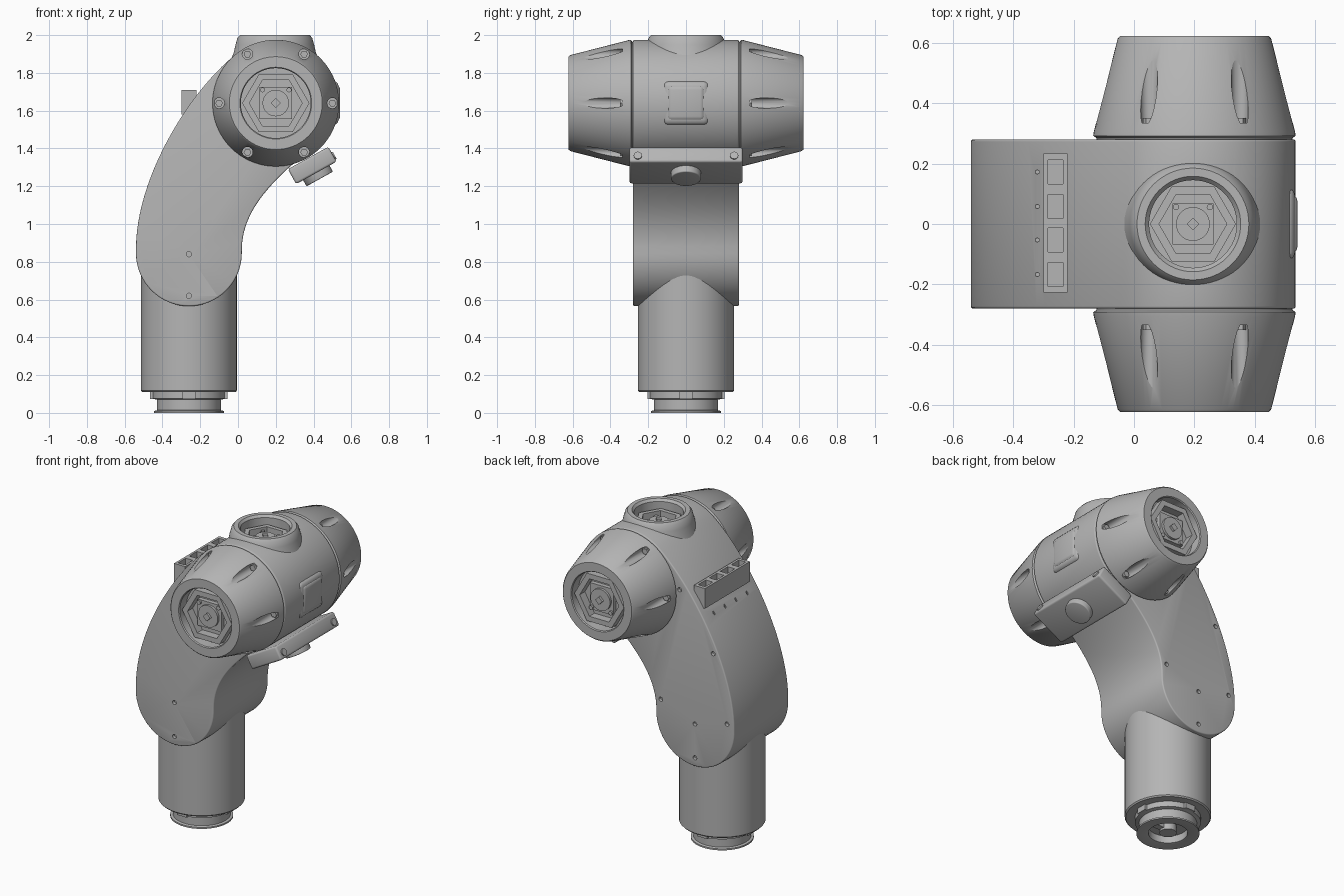
import bpy, bmesh
from math import radians, cos, sin, pi, tau
from mathutils import Matrix, Vector
from mathutils.geometry import interpolate_bezier

if "Cube" in bpy.data.objects:
    bpy.data.objects.remove(bpy.data.objects["Cube"])

grey = bpy.data.materials.new("matte grey")
grey.use_nodes = True
COLOUR = (0.46, 0.46, 0.46, 1)
grey.diffuse_color = COLOUR
grey.node_tree.nodes["Principled BSDF"].inputs["Base Color"].default_value = COLOUR


def activate(obj):
    bpy.ops.object.select_all(action='DESELECT')
    obj.select_set(True)
    bpy.context.view_layer.objects.active = obj


def make(name, bm, matrix=Matrix(), bevel=0, cutters=()):
    """Turn a bmesh into a finished, bevelled, cut and shaded object."""
    bmesh.ops.recalc_face_normals(bm, faces=bm.faces)
    bm.transform(matrix)
    mesh = bpy.data.meshes.new(name)
    bm.to_mesh(mesh)
    bm.free()
    mesh.materials.append(grey)
    obj = bpy.data.objects.new(name, mesh)
    bpy.context.collection.objects.link(obj)
    activate(obj)
    if bevel:
        mod = obj.modifiers.new("bevel", 'BEVEL')
        mod.width, mod.segments, mod.limit_method = bevel, 3, 'ANGLE'
        mod.angle_limit = radians(40)
        bpy.ops.object.modifier_apply(modifier=mod.name)
    for cutter in cutters:
        mod = obj.modifiers.new("cut", 'BOOLEAN')
        mod.operation, mod.solver, mod.object = 'DIFFERENCE', 'EXACT', cutter
        bpy.ops.object.modifier_apply(modifier=mod.name)
        bpy.data.objects.remove(cutter)
    activate(obj)
    bpy.ops.object.shade_smooth_by_angle(angle=radians(32))
    return obj


def lathe(name, profile, matrix=Matrix(), steps=64, **kw):
    """Spin a (radius, height) profile around local z."""
    bm = bmesh.new()
    verts = [bm.verts.new((r, 0, h)) for r, h in profile]
    edges = [bm.edges.new(pair) for pair in zip(verts, verts[1:])]
    bmesh.ops.spin(bm, geom=verts + edges, cent=(0, 0, 0), axis=(0, 0, 1),
                   angle=tau, steps=steps, use_merge=True)
    bmesh.ops.remove_doubles(bm, verts=bm.verts, dist=1e-5)
    return make(name, bm, matrix, **kw)


def rod(name, r, low, high, matrix=Matrix(), steps=20, **kw):
    return lathe(name, [(0, low), (r, low), (r, high), (0, high)], matrix, steps, **kw)


def box(name, size, matrix=Matrix(), **kw):
    bm = bmesh.new()
    bmesh.ops.create_cube(bm, size=1)
    bmesh.ops.scale(bm, vec=size, verts=bm.verts)
    return make(name, bm, matrix, **kw)


def at(x, y, z):
    return Matrix.Translation((x, y, z))


def socket(name, matrix):
    """Hexagonal connector insert standing on a bore floor."""
    lathe(name + "_hex_ring", [(.14, 0), (.178, 0), (.178, .055), (.14, .055), (.14, 0)],
          matrix, 6)
    box(name + "_plate", (.17, .17, .03), matrix @ at(0, 0, .015))
    rod(name + "_hub", .07, 0, .045, matrix, 32)
    rod(name + "_pin", .026, 0, .06, matrix, 4)
    for side in (-1, 1):
        rod(name + "_screw", .013, 0, .042, matrix @ at(side * .07, .07, 0))


HEAD = Vector((.2, 0, 1.64))
HEAD_R = .335
FOOT_X, FOOT_Z = -.26, .845
HALF = .28


def arc(cx, cz, r, start, end, n):
    angles = [radians(start + (end - start) * i / n) for i in range(n + 1)]
    return [(cx + r * cos(a), cz + r * sin(a)) for a in angles]


def curve(*points):
    a, b, c, d = [Vector((x, 0, z)) for x, z in points]
    return [(p.x, p.z) for p in interpolate_bezier(a, b, c, d, 26)][1:-1]


# Curved arm body: rounded foot, inner bend, round head, outer bend
outline = arc(FOOT_X, FOOT_Z, HALF, 180, 360, 32)
outline += curve((.02, .86), (.02, 1.05), (.15, 1.19), (.29, 1.317))
outline += arc(HEAD.x, HEAD.z, HEAD_R, -74, 125, 44)
outline += curve((.008, 1.914), (-.25, 1.72), (-.54, 1.25), (-.54, .87))
bm = bmesh.new()
face = bm.faces.new([bm.verts.new((x, -HALF, z)) for x, z in outline])
grown = bmesh.ops.extrude_face_region(bm, geom=[face])["geom"]
bmesh.ops.translate(bm, vec=(0, 2 * HALF, 0),
                    verts=[v for v in grown if isinstance(v, bmesh.types.BMVert)])

# Holes in the body: top bore, side screw holes, row behind the terminal block
TERMINALS = [.172, .058, -.053, -.167]
holes = [rod("bore_cutter", .15, 1.87, 2.1, at(.195, 0, 0), 48)]
turn = Matrix.Rotation(pi / 2, 4, 'X')
screw_spots = [(FOOT_X, .84), (FOOT_X, .62)]
back_spots = [(-.49, .9), (-.015, .935), (-.39, 1.33), (-.15, 1.68)]
for side, spots in ((-1, screw_spots), (1, screw_spots + back_spots)):
    for x, z in spots:
        holes.append(rod("hole_cutter", .014, -.02, .02, at(x, side * HALF, z) @ turn, 12))
for y in TERMINALS:
    holes.append(rod("hole_cutter", .007, 1.52, 1.7, at(-.32, y, 0), 8))
make("arm_body", bm, bevel=.008, cutters=holes)

# Tapered side housings with six bolt pockets and a connector each
for side, label in ((1, "front"), (-1, "back")):
    frame = Matrix.Translation(HEAD) @ Matrix.Rotation(side * pi / 2, 4, 'X')
    spots = [frame @ at(.3 * cos(i * pi / 3), .3 * sin(i * pi / 3), 0) for i in range(6)]
    pockets = [rod("pocket_cutter", .028, .335, .7, spot) for spot in spots]
    lathe(label + "_housing",
          [(0, .26), (.32, .26), (.325, .285), (HEAD_R, .292), (.333, .305), (.254, .613),
           (.246, .622), (.19, .622), (.185, .616), (.185, .55), (0, .55)],
          frame, 72, cutters=pockets)
    for spot in spots:
        rod(label + "_housing_bolt", .02, .33, .35, spot, 6)
    socket(label + "_connector", frame @ at(0, 0, .548))

# Top boss with connector
lathe("top_boss", [(0, 1.86), (.235, 1.86), (.217, 1.91), (.208, 1.95), (.198, 1.985),
                   (.185, 2), (.158, 2), (.145, 1.985), (.145, 1.9), (0, 1.9)], at(.195, 0, 0))
socket("top_connector", at(.195, 0, 1.898) @ Matrix.Scale(.8, 4))

# Neck tube with stepped base coupling
neck = at(FOOT_X, 0, 0)
lathe("neck", [(0, .05), (.115, .05), (.115, .004), (.13, 0), (.185, 0), (.185, .01),
               (.17, .014), (.17, .07), (.193, .075), (.193, .11), (.247, .11),
               (.254, .118), (.254, .85), (0, .85)], neck)
rod("base_hub", .05, .005, .06, neck, 32)
box("base_spoke", (.11, .04, .035), neck @ at(.06, 0, .035))
for i in range(4):
    box("base_key", (.03, .07, .035),
        neck @ Matrix.Rotation(i * pi / 2, 4, 'Z') @ at(.19, 0, .092))

# Terminal block on the outer bend
slots = [box("slot_cutter", (.05, .078, .1), at(-.26, y, 1.72)) for y in TERMINALS]
box("terminal_block", (.08, .46, .13), at(-.26, .004, 1.645), cutters=slots)

# Tilted plate under the head with a round button and end screws
tilt = at(.393, 0, 1.31) @ Matrix.Rotation(radians(-29), 4, 'Y')
box("lower_plate", (.245, .6, .09), tilt, bevel=.012)
rod("lower_button", .08, -.082, 0, tilt, 40, bevel=.006)
for side in (-1, 1):
    rod("lower_plate_screw", .022, .1, .13,
        tilt @ at(0, side * .255, -.01) @ Matrix.Rotation(pi / 2, 4, 'Y'), 12)

# Rounded square button on the head
box("side_button_frame", (.08, .245, .235), at(.493, 0, 1.64), bevel=.03)
box("side_button", (.1, .2, .19), at(.491, 0, 1.64), bevel=.025)
